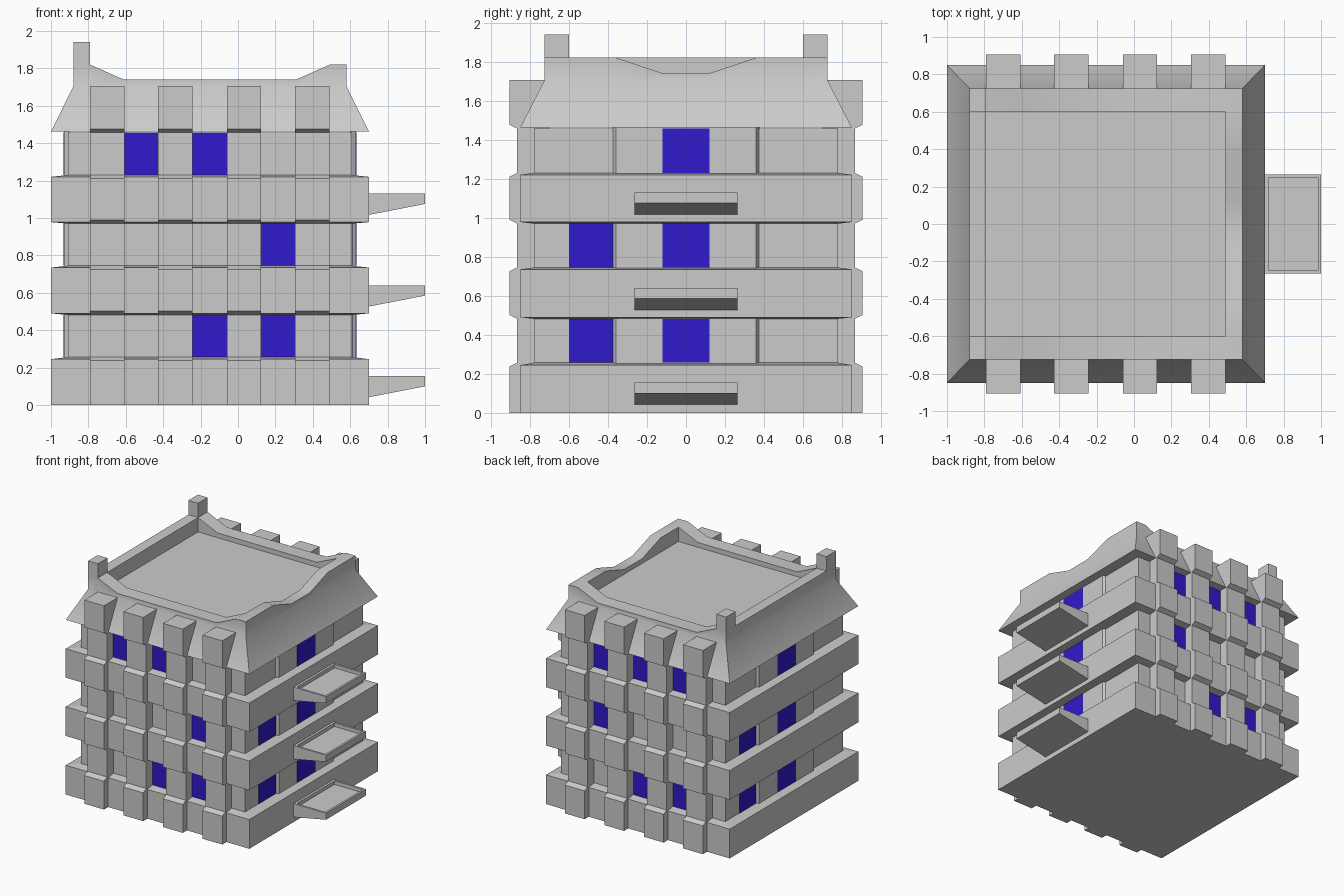
import bpy, bmesh
from mathutils import Vector

if "Cube" in bpy.data.objects:
    bpy.data.objects.remove(bpy.data.objects["Cube"])

CX = -0.15            # plan centre of the tower in x
HX = HY = 0.85        # half size of the floor bands


def finish(bm, name, mat=None):
    bmesh.ops.remove_doubles(bm, verts=bm.verts[:], dist=1e-4)
    bmesh.ops.recalc_face_normals(bm, faces=bm.faces[:])
    me = bpy.data.meshes.new(name)
    bm.to_mesh(me)
    bm.free()
    ob = bpy.data.objects.new(name, me)
    bpy.context.collection.objects.link(ob)
    if mat:
        me.materials.append(mat)
    return ob


def skin(name, rings):
    """Join closed rings of points and cap both ends."""
    bm = bmesh.new()
    loops = [[bm.verts.new(p) for p in r] for r in rings]
    for a, b in zip(loops, loops[1:]):
        for i in range(len(a)):
            j = (i + 1) % len(a)
            bm.faces.new((a[i], a[j], b[j], b[i]))
    bm.faces.new(loops[0][::-1])
    bm.faces.new(loops[-1])
    return finish(bm, name)


def rect(x0, x1, y0, y1, z):
    return [(x0, y0, z), (x1, y0, z), (x1, y1, z), (x0, y1, z)]


def box(name, x0, x1, y0, y1, z0, z1, mat=None):
    ob = skin(name, [rect(x0, x1, y0, y1, z0), rect(x0, x1, y0, y1, z1)])
    if mat:
        ob.data.materials.append(mat)
    return ob


blue = bpy.data.materials.new("window_blue")
blue.diffuse_color = (0.03, 0.01, 0.6, 1)
blue.use_nodes = True
blue.node_tree.nodes["Principled BSDF"].inputs["Base Color"].default_value = blue.diffuse_color

FLOORS = [(0.257, 0.482), (0.745, 0.97), (1.23, 1.457)]
BANDS = [(0.0, 0.245), (0.49, 0.735), (0.978, 1.22)]

# main body: wide bands alternating with recessed storeys
IX, IY = 0.09, 0.07
rings = []
for (b0, b1), (f0, f1) in zip(BANDS, FLOORS):
    for ix, iy, z in ((0, 0, b0), (0, 0, b1), (IX, IY, f0), (IX, IY, f1)):
        rings.append(rect(CX - HX + ix, CX + HX - ix, -HY + iy, HY - iy, z))
skin("tower_body", rings)

# raised middle bay on both side walls of each storey
for z0, z1 in FLOORS:
    for s in (-1, 1):
        xo, xi = CX + s * 0.78, CX + s * 0.75
        plan = [(xi, -0.38), (xo, -0.36), (xo, 0.36), (xi, 0.38)]
        skin("side_bay", [[(x, y, z) for x, y in plan] for z in (z0 - 0.01, z1 + 0.01)])

# columns on front and back, stepping out at each band
prof = [(0.70, 0.0), (0.905, 0.0)]
for k, (f0, f1) in enumerate(FLOORS):
    prof += [(0.905, f0 - 0.02), (0.865, f0), (0.865, f1), (0.905, f1 + 0.02)]
prof += [(0.905, 1.705), (0.70, 1.705)]
COLS = [-0.79, -0.427, -0.06, 0.305]
for s in (-1, 1):
    for x in COLS:
        skin("column", [[(xx, s * y, z) for y, z in prof] for xx in (x, x + 0.183)])

# roof: flared skirt, wavy parapet and sunken deck
HI, LO = 1.82, 1.74
front = [(-0.88, HI), (-0.79, HI), (-0.61, LO), (0.31, LO), (0.49, HI), (0.58, HI)]
right = [(-0.60, HI), (-0.36, HI), (-0.12, LO), (0.12, LO), (0.36, HI), (0.60, HI)]
rim = [(x, -0.725, z) for x, z in front]
rim += [(0.58, y, z) for y, z in right]
rim += [(x, 0.725, z) for x, z in reversed(front)]
rim += [(-0.88, 0.60, HI), (-0.88, -0.60, HI)]


def inner(x, y):
    return min(max(x, -0.79), 0.49), min(max(y, -0.60), 0.60)


roof = skin("roof", [
    [(CX + (x - CX) * HX / 0.73, y * HY / 0.725, 1.462) for x, y, z in rim],
    [(x, y, 1.705) for x, y, z in rim],
    rim,
    [(*inner(x, y), z) for x, y, z in rim],
    [(*inner(x, y), 1.70) for x, y, z in rim],
])
bpy.context.view_layer.objects.active = roof
roof.select_set(True)
bpy.ops.object.shade_smooth_by_angle()
roof.select_set(False)

# corner chimneys
for s in (-1, 1):
    y0, y1 = sorted((s * 0.60, s * 0.725))
    box("chimney", -0.88, -0.79, y0, y1, 1.70, 1.94)

# balconies: wedge trays with a rim
for top in (0.155, 0.64, 1.13):
    w, rim_x = 0.265, (0.72, 0.983)
    under = rect(0.69, 1.0, -w, w, top - 0.115)
    under = [(x, y, z + (0.06 if x > 0.9 else 0)) for x, y, z in under]
    skin("balcony", [under, rect(0.69, 1.0, -w, w, top),
                     rect(*rim_x, -w + 0.017, w - 0.017, top),
                     rect(*rim_x, -w + 0.017, w - 0.017, top - 0.03)])

# front and back windows: bay index per storey
BAYS = [(-0.607, -0.427), (-0.244, -0.06), (0.123, 0.305)]
FRONT = [(1, 2), (2,), (0, 1)]
BACK = [(0, 1), (2,), (0, 1, 2)]
for s, rows in ((-1, FRONT), (1, BACK)):
    for (z0, z1), bays in zip(FLOORS, rows):
        for b in bays:
            y0, y1 = sorted((s * 0.75, s * 0.783))
            box("window", *BAYS[b], y0, y1, z0, z1, blue)

# side windows: centre on every storey, one outer bay on the lower two
for s in (-1, 1):
    for k, (z0, z1) in enumerate(FLOORS):
        x0, x1 = sorted((CX + s * 0.74, CX + s * 0.783))
        box("window", x0, x1, -0.12, 0.12, z0, z1, blue)
        if k < 2:
            x0, x1 = sorted((CX + s * 0.72, CX + s * 0.763))
            y0, y1 = sorted((-s * 0.60, -s * 0.375))
            box("window", x0, x1, y0, y1, z0, z1, blue)
